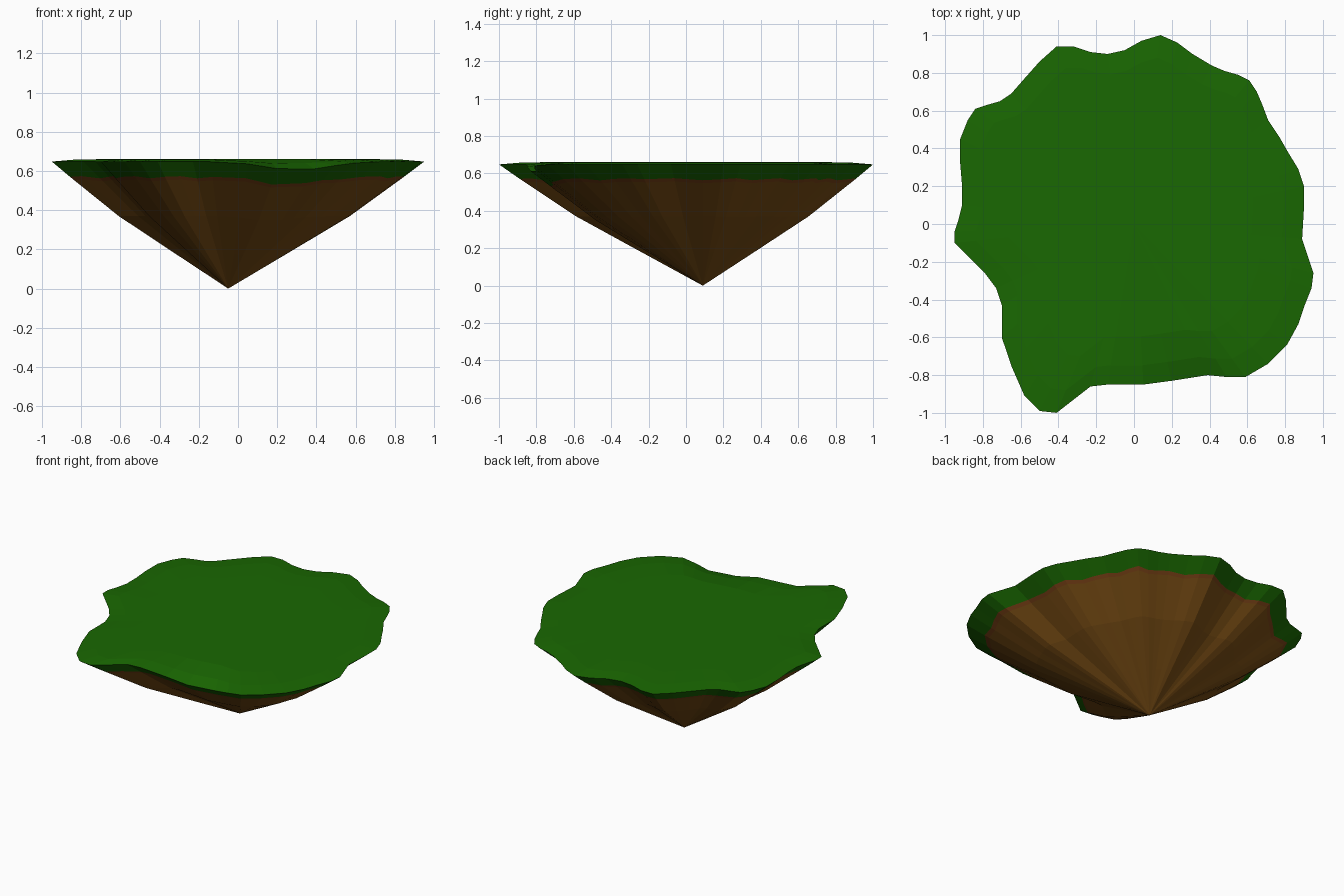
import bpy
import bmesh
import math
from mathutils import Vector

cube = bpy.data.objects.get("Cube")
if cube:
    bpy.data.objects.remove(cube, do_unlink=True)

RIM_HEIGHT = .648
TOP_HEIGHT = .661
APEX = Vector((-.05, .09, 0))

# Coastline of the island, counter-clockwise from the left side
COAST = [
    (.95, -.26), (.89, -.08), (.9, .09), (.9, .2), (.87, .29), (.81, .39), (.77, .46),
    (.71, .55), (.68, .63), (.65, .7), (.61, .76), (.55, .79), (.48, .81), (.41, .84),
    (.31, .9), (.23, .96), (.14, 1), (.04, .97), (-.05, .92), (-.14, .9), (-.23, .91),
    (-.32, .94), (-.41, .94), (-.5, .86), (-.58, .77), (-.65, .69), (-.71, .65), (-.78, .63),
    (-.84, .61), (-.88, .55), (-.92, .45), (-.92, .32), (-.91, .2), (-.91, .1), (-.93, .02),
    (-.95, -.04), (-.95, -.1), (-.88, -.17), (-.79, -.26), (-.73, -.34), (-.7, -.43),
    (-.7, -.6), (-.65, -.75), (-.58, -.91), (-.5, -.99), (-.41, -1), (-.32, -.93),
    (-.23, -.86), (-.14, -.85), (.05, -.85), (.2, -.83), (.39, -.8), (.49, -.81),
    (.59, -.81), (.71, -.74), (.81, -.64), (.87, -.53), (.9, -.44), (.94, -.34),
]


def make_material(name, colour):
    material = bpy.data.materials.new(name)
    material.use_nodes = True
    rgba = (*colour, 1)
    material.diffuse_color = rgba
    material.node_tree.nodes["Principled BSDF"].inputs["Base Color"].default_value = rgba
    return material


def dip(x, y):
    """Shallow hollow in the shore at the front."""
    return .045 * math.exp(-((x - .3) / .22) ** 2 - ((y + .82) / .12) ** 2)


def top_ring(scale, height):
    """Outline shrunk towards the middle of the lawn."""
    return [Vector((x * scale, y * scale, height - dip(x * scale, y * scale)))
            for x, y in COAST]


def under_ring(scale, height, ragged=0):
    """Outline shrunk towards the lower tip, with an optional ragged edge."""
    ring = []
    for i, (x, y) in enumerate(COAST):
        wave = ragged * math.sin(i * 2.1)
        point = APEX.lerp(Vector((x, y, 0)), scale + wave)
        point.z = (height + wave) * (RIM_HEIGHT - dip(x, y))
        ring.append(point)
    return ring


def loft(name, rings, material, start=None, end=None):
    """Skin a stack of rings, closing either end with a fan to a point."""
    bm = bmesh.new()
    loops = [[bm.verts.new(p) for p in ring] for ring in rings]
    count = len(COAST)
    for upper, lower in zip(loops, loops[1:]):
        for i in range(count):
            j = (i + 1) % count
            bm.faces.new((upper[i], lower[i], lower[j], upper[j]))
    for point, loop, flip in ((start, loops[0], False), (end, loops[-1], True)):
        if point is None:
            continue
        tip = bm.verts.new(point)
        for i in range(count):
            pair = (loop[i], loop[(i + 1) % count])
            bm.faces.new((tip, *(reversed(pair) if flip else pair)))
    mesh = bpy.data.meshes.new(name)
    bm.to_mesh(mesh)
    bm.free()
    mesh.materials.append(material)
    obj = bpy.data.objects.new(name, mesh)
    bpy.context.collection.objects.link(obj)
    return obj


grass = make_material("grass green", (.01, .138, .0005))
clay = make_material("red clay", (.19, .054, .008))
soil = make_material("soil brown", (.19, .074, .007))

# Lawn with its rolled-over grassy edge
rim = under_ring(1, 1)
turf_edge = under_ring(.895, .878, .01)
loft("grass_cap",
     [top_ring(.7, TOP_HEIGHT), top_ring(.88, TOP_HEIGHT - .003), rim, turf_edge],
     grass, start=Vector((0, 0, TOP_HEIGHT)))

# Thin seam of clay beneath the grass
clay_edge = under_ring(.872, .852, .008)
loft("clay_seam", [turf_edge, clay_edge], clay)

# Tapering underside
loft("soil_cone", [clay_edge, under_ring(.62, .57), under_ring(.3, .275)], soil, end=APEX)
